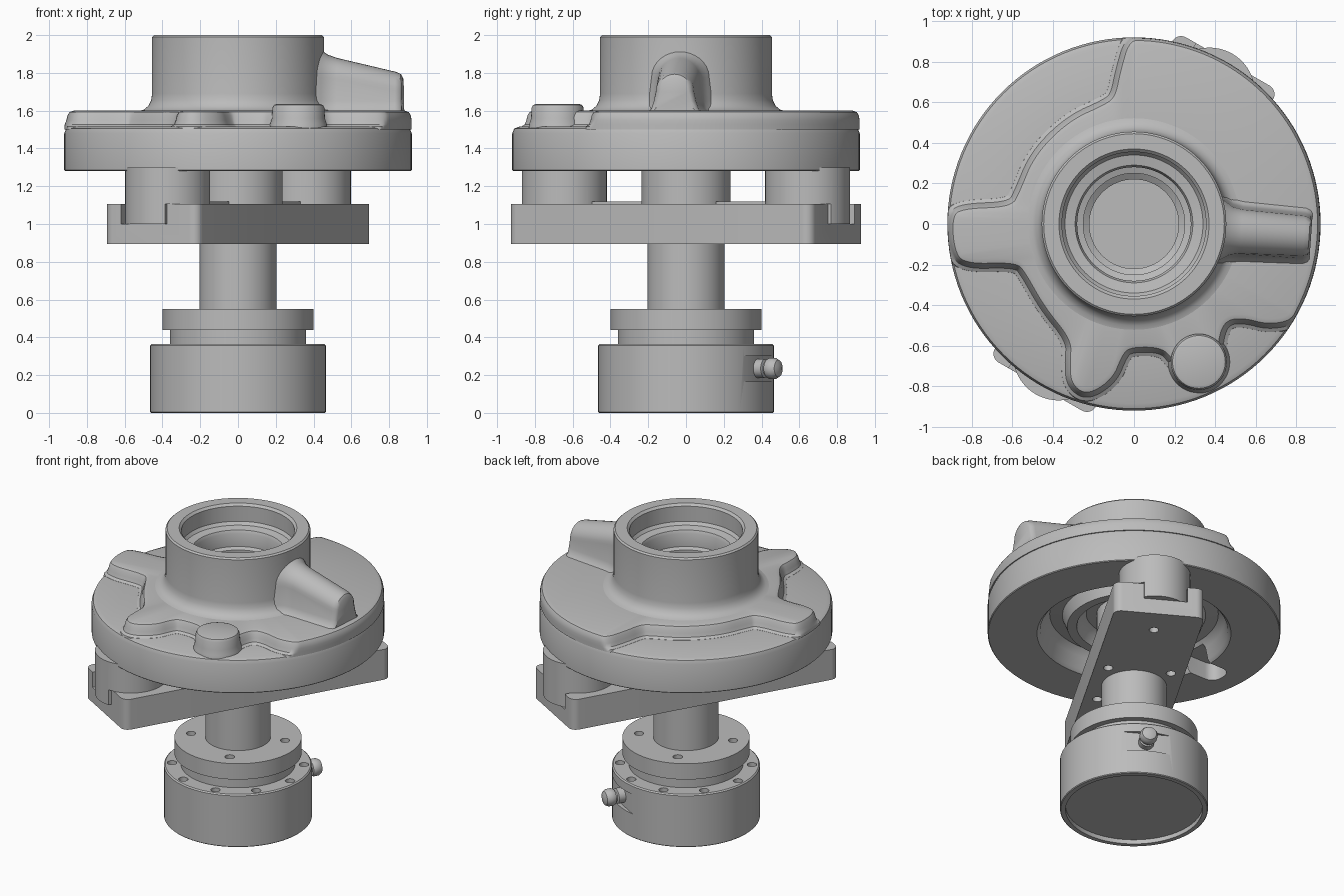
import bpy, bmesh, math
from mathutils import Matrix, Vector

cube = bpy.data.objects.get("Cube")
if cube:
    bpy.data.objects.remove(cube, do_unlink=True)

metal = bpy.data.materials.new("cast_grey")
metal.use_nodes = True
GREY = (0.5, 0.5, 0.5, 1)
metal.diffuse_color = GREY
metal.node_tree.nodes["Principled BSDF"].inputs["Base Color"].default_value = GREY

ARM_TURN = Matrix.Rotation(math.radians(60), 4, 'Z')
NO_TURN = Matrix.Identity(4)


def finish(bm, name, matrix=NO_TURN):
    bmesh.ops.recalc_face_normals(bm, faces=bm.faces[:])
    bm.transform(matrix)
    mesh = bpy.data.meshes.new(name)
    bm.to_mesh(mesh)
    bm.free()
    mesh.materials.append(metal)
    ob = bpy.data.objects.new(name, mesh)
    bpy.context.collection.objects.link(ob)
    return ob


def add_loft(bm, loops, wrap=False):
    """Skin equal-length closed loops, capped at both ends or joined in a ring."""
    rings = [[bm.verts.new(p) for p in loop] for loop in loops]
    pairs = list(zip(rings, rings[1:]))
    if wrap:
        pairs.append((rings[-1], rings[0]))
    else:
        bm.faces.new(rings[0][::-1])
        bm.faces.new(rings[-1])
    for a, b in pairs:
        for i in range(len(a)):
            j = (i + 1) % len(a)
            bm.faces.new((a[i], a[j], b[j], b[i]))


def circle(r, z, x=0, y=0, n=96):
    steps = [2 * math.pi * i / n for i in range(n)]
    return [(x + r * math.cos(a), y + r * math.sin(a), z) for a in steps]


def lathe(name, profile, matrix=NO_TURN, n=96):
    bm = bmesh.new()
    add_loft(bm, [circle(r, z, n=n) for r, z in profile])
    return finish(bm, name, matrix)


def rounded_box(bm, x0, x1, y0, y1, z0, z1, r=0.0):
    pts = []
    for k, (x, y) in enumerate([(x1 - r, y1 - r), (x0 + r, y1 - r), (x0 + r, y0 + r), (x1 - r, y0 + r)]):
        for i in range(9 if r else 1):
            a = math.pi / 2 * (k + i / 8)
            pts.append((x + r * math.cos(a), y + r * math.sin(a)))
    add_loft(bm, [[(x, y, z) for x, y in pts] for z in (z0, z1)])


def cut(target, bm, matrix=NO_TURN):
    cutter = finish(bm, "cutter", matrix)
    mod = target.modifiers.new("cut", 'BOOLEAN')
    mod.operation = 'DIFFERENCE'
    mod.solver = 'EXACT'
    mod.object = cutter
    bpy.context.view_layer.objects.active = target
    bpy.ops.object.modifier_apply(modifier=mod.name)
    bpy.data.objects.remove(cutter, do_unlink=True)


# Base housing with flange, bolt holes and a flat for the plunger
base = lathe("base_housing", [
    (.43, .03), (.43, 0), (.46, 0), (.465, .005), (.465, .357), (.457, .365),
    (.36, .365), (.36, .44), (.4, .44), (.4, .55), (.15, .55)])
holes = bmesh.new()
for count, start, radius, low, high in [(10, -39, .415, .32, .4), (4, -65, .3, .48, .6)]:
    for i in range(count):
        a = math.radians(start + 360 / count * i)
        x, y = radius * math.cos(a), radius * math.sin(a)
        add_loft(holes, [circle(.03, z, x, y, 20) for z in (low, high)])
cut(base, holes)
flat = bmesh.new()
rounded_box(flat, .44, .6, -.3, .3, .165, .30)
cut(base, flat, ARM_TURN)

# Spring plunger in the side of the base
plunger_axis = ARM_TURN @ Matrix.Translation((0, 0, .235)) @ Matrix.Rotation(math.pi / 2, 4, 'Y')
lathe("plunger", [(.05, .4), (.05, .485), (.035, .49), (.035, .5), (.05, .503),
                  (.056, .515), (.056, .545), (.045, .565), (.02, .575)], plunger_axis, 32)

# Centre columns
lathe("column", [(.205, .5), (.205, .92)])
lathe("centre_hub", [(.235, 1.09), (.235, 1.45)])

# Cross arm with end slots and screw holes
bm = bmesh.new()
rounded_box(bm, -.925, .925, -.287, .287, .895, 1.105, .05)
arm = finish(bm, "cross_arm", ARM_TURN)
cuts = bmesh.new()
for s in (-1, 1):
    rounded_box(cuts, *sorted((s * .7, s * 1.2)), -.10, .18, 1.0, 1.2)
    for x, y in [(.72, 0), (.2, .2), (.2, -.2)]:
        add_loft(cuts, [circle(.03, z, s * x, y, 20) for z in (.85, .95)])
cut(arm, cuts, ARM_TURN)

# Bosses standing in the slots, and thin pads beside them
for s, side in [(-1, "front"), (1, "back")]:
    boss = lathe(side + "_boss", [(.225, 1.0), (.225, 1.3)],
                 ARM_TURN @ Matrix.Translation((s * .744, 0, 0)))
    trim = bmesh.new()
    rounded_box(trim, *sorted((s * .4, s * 1.2)), -.4, -.10, .9, 1.105)
    cut(boss, trim, ARM_TURN)
    bm = bmesh.new()
    rounded_box(bm, *sorted((s * .22, s * .54)), -.08, .08, 1.1, 1.118, .02)
    finish(bm, side + "_pad", ARM_TURN)

# Wheel body with hollow underside, collar and stepped bore
body = lathe("wheel_body", [
    (.3, 1.42), (.34, 1.39), (.36, 1.33), (.42, 1.33), (.45, 1.41), (.53, 1.42),
    (.57, 1.38), (.59, 1.3), (.61, 1.28), (.915, 1.28), (.92, 1.285), (.92, 1.48),
    (.91, 1.505), (.885, 1.515), (.53, 1.515), (.53, 1.598), (.5, 1.605), (.475, 1.625),
    (.46, 1.655), (.455, 1.69), (.455, 1.99), (.445, 2), (.37, 2), (.355, 1.985),
    (.355, 1.88), (.34, 1.86), (.29, 1.85), (.28, 1.83), (.28, 1.74), (.25, 1.73),
    (.25, 1.68), (.22, 1.66), (.22, 1.5)], n=128)
pocket = bmesh.new()
rounded_box(pocket, -.78, -.5, -.15, .02, 1.2, 1.4, .07)
cut(body, pocket)

# Raised face: wide sector on one side, lobes on the other (angle, radius)
RIM = .919
outline = [(a, RIM) for a in range(-28, 90, 6)] + [
    (92, RIM), (96, .76), (99, .65), (103, .62), (122, .615), (145, .61), (165, .6),
    (171, .62), (174, .85), (177, .91), (188, .91), (194, .87), (199, .62), (204, .6),
    (223, .615), (241, .66), (244, .75), (248, .86), (255, .89), (263, .78), (266, .65),
    (269, .62), (282, .635), (285, .7), (288, .8), (295, .84), (302, .8), (308, .7),
    (314, .67), (319, .73), (322, .82), (326, .89), (329, RIM)]
ring = [Vector((r * math.cos(math.radians(a)), r * math.sin(math.radians(a)))) for a, r in outline]
for _ in range(3):
    ring = [p.lerp(q, t) for p, q in zip(ring, ring[1:] + ring[:1]) for t in (.25, .75)]


def offset_ring(d, z):
    out = []
    for i, p in enumerate(ring):
        t = (ring[(i + 1) % len(ring)] - ring[i - 1]).normalized()
        q = p + d * Vector((t.y, -t.x))
        out.append((*(q * min(1, RIM / q.length)), z))
    return out


def inner_ring(z):
    return [(*(p.normalized() * .4), z) for p in ring]


bm = bmesh.new()
steps = [(.035, 1.5), (.03, 1.516), (.012, 1.527), (.003, 1.55), (-.003, 1.575), (-.013, 1.592), (-.035, 1.6)]
add_loft(bm, [inner_ring(1.5)] + [offset_ring(d, z) for d, z in steps] + [inner_ring(1.6)], wrap=True)
finish(bm, "raised_face")

# Round pad on the front lobe
lathe("lobe_pad", [(.155, 1.5), (.15, 1.53), (.14, 1.56), (.138, 1.615), (.13, 1.63), (.115, 1.635)],
      Matrix.Translation((.32, -.68, 0)), 48)

# Rounded rib running from the collar to the rim
bm = bmesh.new()
loops = []
for x, top, half in [(.40, 1.95, .17), (.45, 1.915, .14), (.48, 1.895, .12), (.53, 1.878, .11),
                     (.84, 1.805, .1), (.865, 1.793, .09), (.875, 1.775, .075)]:
    arch = [(half * math.cos(math.pi * i / 16), top - half + half * math.sin(math.pi * i / 16))
            for i in range(17)]
    foot = [(half + .05, 1.59), (half + .025, 1.61), (half + .012, 1.65)]
    section = foot + arch + [(-y, z) for y, z in reversed(foot)]
    loops.append([(x, y, z) for y, z in section])
add_loft(bm, loops)
finish(bm, "side_rib", Matrix.Rotation(math.radians(-4), 4, 'Z'))

# Smooth curved surfaces, keep crisp edges
for ob in bpy.context.scene.objects:
    ob.select_set(ob.type == 'MESH')
bpy.context.view_layer.objects.active = body
bpy.ops.object.shade_smooth_by_angle(angle=math.radians(35))
